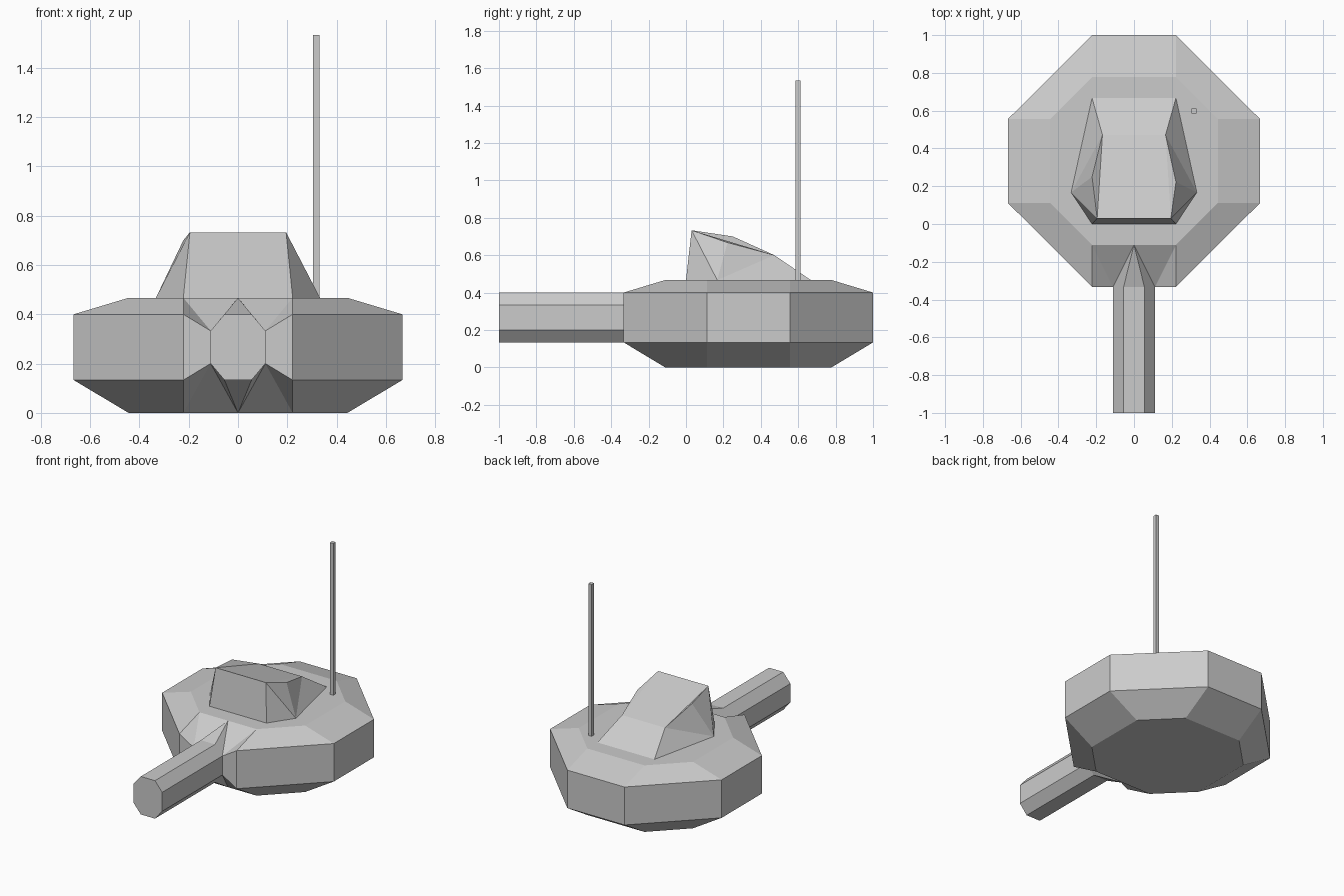
import bpy, bmesh
from mathutils import Vector

if "Cube" in bpy.data.objects:
    bpy.data.objects.remove(bpy.data.objects["Cube"])


def build(name, polys, mirror=True):
    """Make a mesh from coordinate polygons, adding the x-mirrored half."""
    bm = bmesh.new()
    sides = (1, -1) if mirror else (1,)
    for s in sides:
        for p in polys:
            pts = [Vector((s * x, y, z)) for x, y, z in p]
            bm.faces.new([bm.verts.new(c) for c in pts])
    bmesh.ops.remove_doubles(bm, verts=bm.verts, dist=1e-4)
    bmesh.ops.recalc_face_normals(bm, faces=bm.faces)
    me = bpy.data.meshes.new(name)
    bm.to_mesh(me)
    bm.free()
    ob = bpy.data.objects.new(name, me)
    bpy.context.collection.objects.link(ob)
    return ob


def at(pts, z):
    return [(x, y, z) for x, y in pts]


# turret body and gun barrel: right half, mirrored
rim = [(.222, -.333), (.667, .111), (.667, .556), (.222, 1), (0, 1)]
cap = [(.222, -.111), (.444, .111), (.444, .556), (.222, .778), (0, .778)]
mid = (0, -.111)
upper, lower = at(rim, .4), at(rim, .133333)
polys = []
for i in range(4):
    polys.append([lower[i], lower[i + 1], upper[i + 1], upper[i]])

barrel = [(0, .4), (.055, .4), (.111, .333), (.111, .2), (.055, .133333), (0, .133333)]
root = [(x, -.333, z) for x, z in barrel]
muzzle = [(x, -1, z) for x, z in barrel]
polys.append(muzzle)
for i in range(5):
    polys.append([root[i], root[i + 1], muzzle[i + 1], muzzle[i]])
polys.append([upper[0], lower[0], root[3], root[2]])

# sloped shoulders, flat caps and the folded barrel collar, above and below
for ring, z, (a, b, c) in ((upper, .467, root[0:3]), (lower, 0, root[5:2:-1])):
    inner = at(cap, z)
    m = (*mid, z)
    polys.append([m] + inner)
    for i in range(4):
        polys.append([ring[i], ring[i + 1], inner[i + 1], inner[i]])
    polys += [[inner[0], ring[0], c], [inner[0], c, m], [m, c, b], [m, b, a]]
build("turret_body", polys)

# cupola: faceted hatch housing
base, wide, tail = (.222, 0, .467), (.333, .167, .467), (.222, .667, .467)
top, back = (.195, .03, .733), (.167, .472, .6)
shoulders = {1: (.222, .222, .667), -1: (.222, .25, .7)}


def flip(p, s):
    return (s * p[0], p[1], p[2])


polys = []
for s, sh in shoulders.items():
    for tri in ((base, wide, top), (top, wide, sh), (sh, wide, back), (wide, tail, back)):
        polys.append([flip(p, s) for p in tri])
L = lambda p: flip(p, -1)
polys += [[base, top, L(top), L(base)],
          [back, tail, L(tail), L(back)],
          [top, shoulders[1], back], [top, back, L(top)],
          [L(top), back, L(back)], [L(top), L(back), L(shoulders[-1])],
          [base, wide, tail, L(tail), L(wide), L(base)]]
build("cupola", polys, mirror=False)

# antenna
bpy.ops.mesh.primitive_cube_add(size=1, location=(.317, .599, 1.0))
antenna = bpy.context.object
antenna.name = "antenna"
antenna.scale = (.026, .026, 1.0667)
